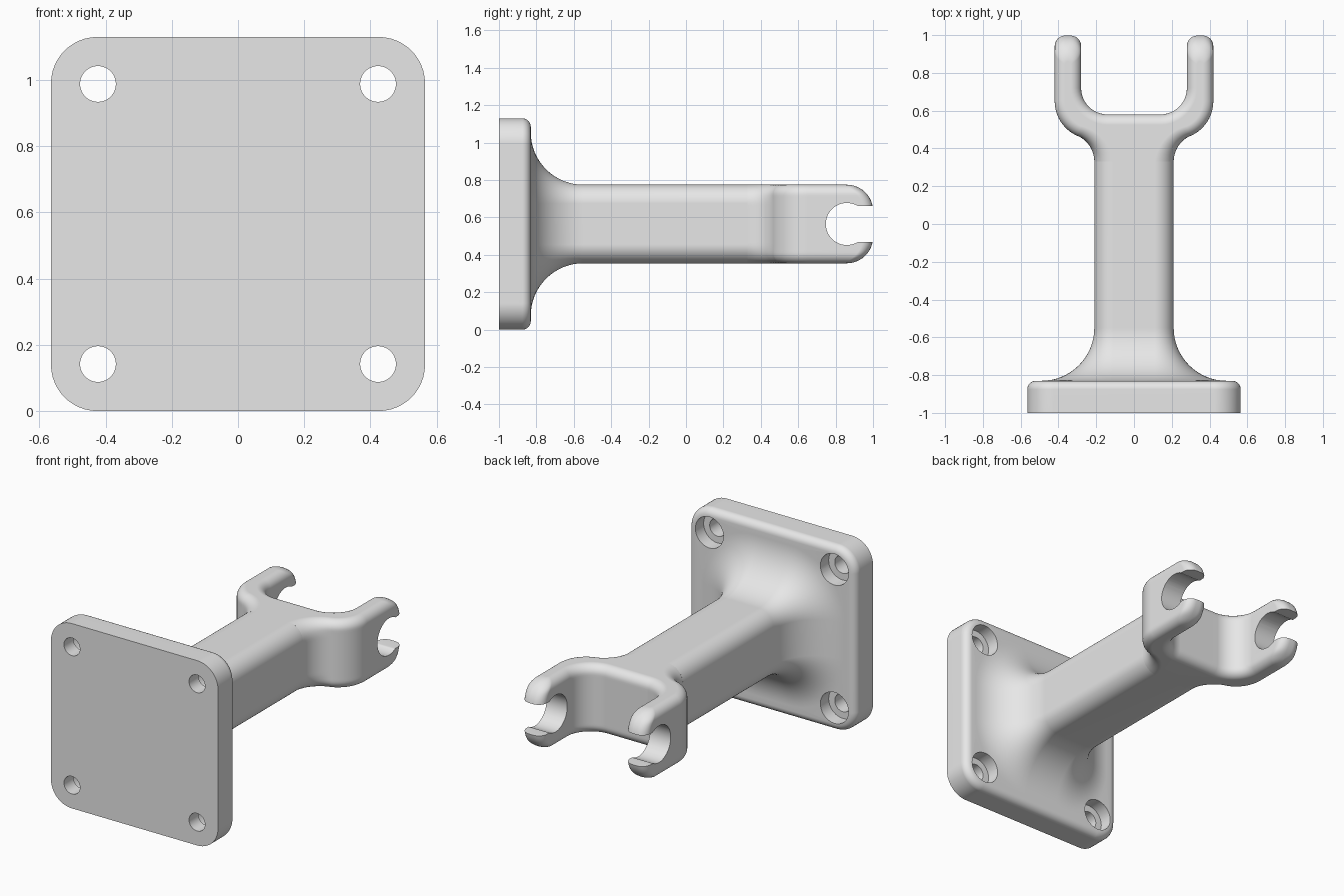
import bpy, bmesh
from math import sin, cos, radians, sqrt

cube = bpy.data.objects.get("Cube")
if cube:
    bpy.data.objects.remove(cube, do_unlink=True)

MID = 0.565  # height of the bracket's axis

grey = bpy.data.materials.new("light_grey")
grey.use_nodes = True
grey.diffuse_color = (0.8, 0.8, 0.8, 1)
grey.node_tree.nodes["Principled BSDF"].inputs["Base Color"].default_value = (0.8, 0.8, 0.8, 1)


def arc(cx, cy, r, a0, a1, n=12):
    angles = [radians(a0 + (a1 - a0) * i / n) for i in range(n + 1)]
    return [(cx + r * cos(a), cy + r * sin(a)) for a in angles]


def rounded_square(half, r, y, x0=0, z0=MID):
    c = half - r
    ring = []
    for i, (sx, sz) in enumerate([(1, 1), (-1, 1), (-1, -1), (1, -1)]):
        ring += arc(x0 + sx * c, z0 + sz * c, r, 90 * i, 90 * i + 90)
    return [(x, y, z) for x, z in ring]


def circle(r, y, x0, z0):
    return [(x, y, z) for x, z in arc(x0, z0, r, 0, 360, 48)[:-1]]


def loft(name, rings):
    """Skin a list of equal closed rings and cap both ends."""
    bm = bmesh.new()
    rows = [[bm.verts.new(p) for p in ring] for ring in rings]
    n = len(rows[0])
    for a, b in zip(rows, rows[1:]):
        for i in range(n):
            j = (i + 1) % n
            bm.faces.new((a[i], a[j], b[j], b[i]))
    bm.faces.new(rows[0][::-1])
    bm.faces.new(rows[-1])
    bmesh.ops.remove_doubles(bm, verts=bm.verts, dist=1e-5)
    bmesh.ops.recalc_face_normals(bm, faces=bm.faces)
    mesh = bpy.data.meshes.new(name)
    bm.to_mesh(mesh)
    bm.free()
    mesh.materials.append(grey)
    obj = bpy.data.objects.new(name, mesh)
    bpy.context.collection.objects.link(obj)
    return obj


def activate(obj):
    bpy.ops.object.select_all(action='DESELECT')
    obj.select_set(True)
    bpy.context.view_layer.objects.active = obj


def cut(obj, cutter):
    cutter.hide_render = True
    mod = obj.modifiers.new("cut", 'BOOLEAN')
    mod.operation = 'DIFFERENCE'
    mod.solver = 'EXACT'
    mod.object = cutter
    activate(obj)
    bpy.ops.object.modifier_apply(modifier=mod.name)
    bpy.data.objects.remove(cutter, do_unlink=True)


def finish(obj):
    activate(obj)
    bpy.ops.object.shade_smooth_by_angle(angle=radians(32))
    mod = obj.modifiers.new("even_shading", 'WEIGHTED_NORMAL')
    mod.keep_sharp = True


# Mounting plate with a softened rim, flaring into the square stem
rings = [rounded_square(0.565, 0.14, -1)]
for d, y in arc(0, -0.875, 0.045, 0, 90, 6):
    rings.append(rounded_square(0.52 + d, 0.095 + d, y))
for i in range(17):
    a = radians(90 * i / 16)
    grow = 0.28 * (1 - sin(a))
    rings.append(rounded_square(0.21 + grow, 0.1 + grow, -0.55 - 0.28 * cos(a)))
rings.append(rounded_square(0.21, 0.1, 0.33))
plate = loft("mounting_plate_and_stem", rings)

# Counterbored screw holes
for sx in (-1, 1):
    for sz in (-1, 1):
        x, z = 0.423 * sx, MID + 0.423 * sz
        cut(plate, loft("screw_hole_cutter", [
            circle(r, y, x, z) for r, y in
            [(0.054, -1.1), (0.054, -0.91), (0.095, -0.91), (0.095, -0.6)]]))
finish(plate)


# Fork, stacked from outlines that shrink towards its top and bottom
def edge_inset(t, r):
    over = max(0, abs(t) - (0.21 - r))
    return r - sqrt(max(0, r * r - over * over))


def fork_outline(t, tip):
    e, e_stem = edge_inset(t, 0.055), edge_inset(t, 0.1)
    rc = min(0.055, (0.07 - e) * 0.95)
    side = []
    for i in range(13):  # neck, blending from the stem's rounding
        k = i / 12
        a = radians(180 - 66 * k)
        r = 0.15 + e_stem * (1 - k) + e * k
        side.append((0.36 + r * cos(a), 0.33 + r * sin(a)))
    side += arc(0.22, 0.65, 0.2 - e, -66, 0)
    side += arc(0.42 - e - rc, tip - rc, rc, 0, 90, 6)
    side += arc(0.28 + e + rc, tip - rc, rc, 90, 180, 6)
    side += arc(0.14, 0.72, 0.14 + e, 0, -90)
    side += [(-x, y) for x, y in reversed(side)]
    return [(x, y, MID + t) for x, y in side]


upper = [(0.07 + 0.14 * sin(radians(a)), 0.86 + 0.14 * cos(radians(a)))
         for a in range(0, 91, 6)]
layers = [(-t, tip) for t, tip in reversed(upper)] + upper
fork = loft("fork", [fork_outline(t, tip) for t, tip in layers])

# Open snap-in seat through both prongs
seat = arc(0.86, MID, 0.1125, 57.6, 302.4, 40)
seat += [(1.1, MID - 0.095), (1.1, MID + 0.095)]
cut(fork, loft("seat_cutter", [[(x, y, z) for y, z in seat] for x in (-0.6, 0.6)]))
finish(fork)
